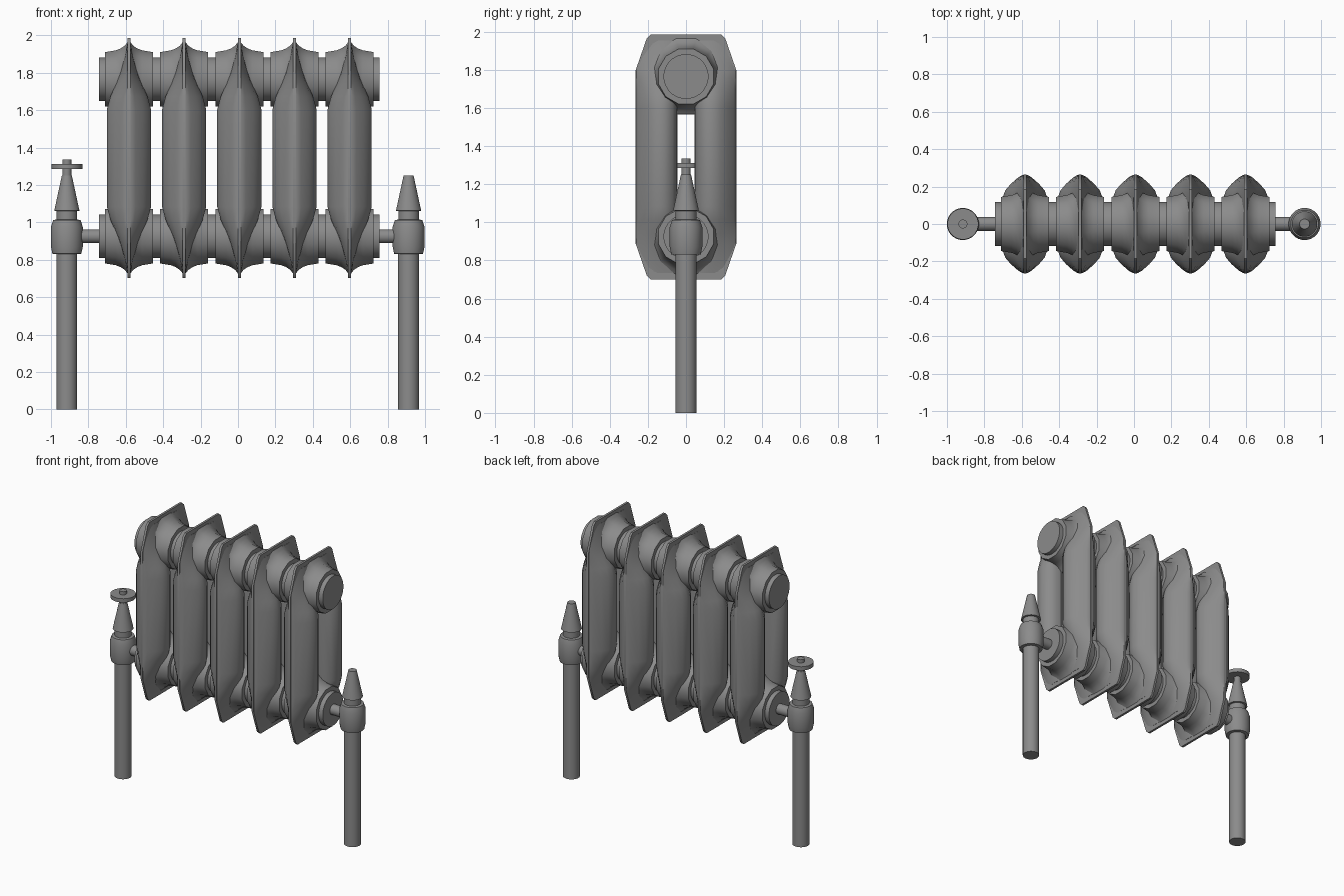
import bpy, bmesh
from math import cos, sin, pi, radians

if "Cube" in bpy.data.objects:
    bpy.data.objects.remove(bpy.data.objects["Cube"])

TOP, BOT, MID = 1.765, 0.925, 1.343
SECTIONS = [-0.583 + 0.295 * i for i in range(5)]

IRON = bpy.data.materials.new("dark_iron")
IRON.diffuse_color = (0.26, 0.26, 0.26, 1)
IRON.use_nodes = True
IRON.node_tree.nodes["Principled BSDF"].inputs["Base Color"].default_value = IRON.diffuse_color


def loft(name, rings, cap=True, loop=False):
    """Skin a list of equal-length point rings."""
    bm = bmesh.new()
    vs = [[bm.verts.new(p) for p in r] for r in rings]
    n = len(vs[0])
    pairs = list(zip(vs, vs[1:])) + ([(vs[-1], vs[0])] if loop else [])
    for a, b in pairs:
        for i in range(n):
            j = (i + 1) % n
            bm.faces.new((a[i], a[j], b[j], b[i]))
    if cap and not loop:
        bm.faces.new(vs[0])
        bm.faces.new(vs[-1])
    bmesh.ops.recalc_face_normals(bm, faces=bm.faces)
    me = bpy.data.meshes.new(name)
    bm.to_mesh(me)
    bm.free()
    me.materials.append(IRON)
    ob = bpy.data.objects.new(name, me)
    bpy.context.collection.objects.link(ob)
    bpy.ops.object.select_all(action='DESELECT')
    ob.select_set(True)
    bpy.context.view_layer.objects.active = ob
    bpy.ops.object.shade_smooth_by_angle(angle=radians(38))
    return ob


def lathe(name, profile, axis, at, sides=24):
    """Turn (radius, position) pairs around the x or z axis."""
    rings = []
    for r, h in profile:
        ring = []
        for k in range(sides):
            a = 2 * pi * (k + 0.5) / sides
            u, v = r * cos(a), r * sin(a)
            p = (h, u, v) if axis == 'x' else (u, v, h)
            ring.append([p[i] + at[i] for i in range(3)])
        rings.append(ring)
    return loft(name, rings)


def fin(x0):
    # thin plate with clipped corners and a central window
    half = [(0.265, 1.795), (0.206, 1.965), (0.185, 1.985)]
    quad = half + [(-y, z) for y, z in half[::-1]]
    outer = quad + [(-y, 2 * MID - z) for y, z in quad]
    win = [(0.045, 1.50), (0.045, 1.565), (0.03, 1.565)]
    quad = win + [(-y, z) for y, z in win[::-1]]
    inner = quad + [(-y, 2 * MID - z) for y, z in quad]
    t = 0.008
    rings = [[(x0 + s * t, y, z) for y, z in o]
             for o, s in ((outer, 1), (outer, -1), (inner, -1), (inner, 1))]
    loft("fin_plate", rings, loop=True)


def column(x0, side):
    # vertical tube, blending into the fin at both ends
    half = [(0.012, 0.263), (0.035, 0.250), (0.075, 0.215), (0.105, 0.18),
            (0.118, 0.145), (0.118, 0.11), (0.095, 0.07), (0.05, 0.047)]
    sect = half + [(-x, y) for x, y in half[::-1]]
    levels = [(0.26, 1, 0.265), (0.33, 0.84, 0.265), (0.40, 0.58, 0.265),
              (0.452, 0.42, 0.265), (0.53, 0.22, 0.238), (0.61, 0.08, 0.209)]
    levels = [(-d, s, m) for d, s, m in levels[::-1]] + levels
    loft("column", [[(x0 + x * s, side * y * m / 0.265, MID + d)
                     for x, y in sect] for d, s, m in levels])


# radiator sections
flare = [(0.150, 0.128), (0.160, 0.07), (0.170, 0.045), (0.186, 0.022),
         (0.205, 0.008)]
hub = [(r, -h) for r, h in flare] + flare[::-1]
for x in SECTIONS:
    fin(x)
    for side in (-1, 1):
        column(x, side)
    for z in (TOP, BOT):
        lathe("hub", hub, 'x', (x, 0, z), 12)

# joining nipples, running through to the end caps
for z in (TOP, BOT):
    lathe("header_core", [(0.118, -0.743), (0.118, 0.757)], 'x', (0, 0, z), 24)

# supply pipes and valves on both ends
body = [(0.062, 0.83), (0.078, 0.832), (0.086, 0.87), (0.086, 0.975),
        (0.074, 1.012), (0.056, 1.015)]
cone = [(0.055, 1.01), (0.055, 1.06), (0.068, 1.062), (0.027, 1.25)]
for x, inner in ((-0.915, -0.73), (0.912, 0.74)):
    at = (x, 0, 0)
    lathe("floor_pipe", [(0.056, 0), (0.056, 0.84)], 'z', at)
    lathe("valve_body", body, 'z', at)
    lathe("valve_bonnet", cone, 'z', at)
    lathe("inlet_pipe", [(0.037, min(x, inner)), (0.037, max(x, inner))],
          'x', (0, 0, BOT))

# hand wheel on the left valve
left = (-0.915, 0, 0)
lathe("valve_stem", [(0.024, 1.24), (0.024, 1.335)], 'z', left, 16)
lathe("hand_wheel", [(0.083, 1.285), (0.083, 1.312)], 'z', left)
